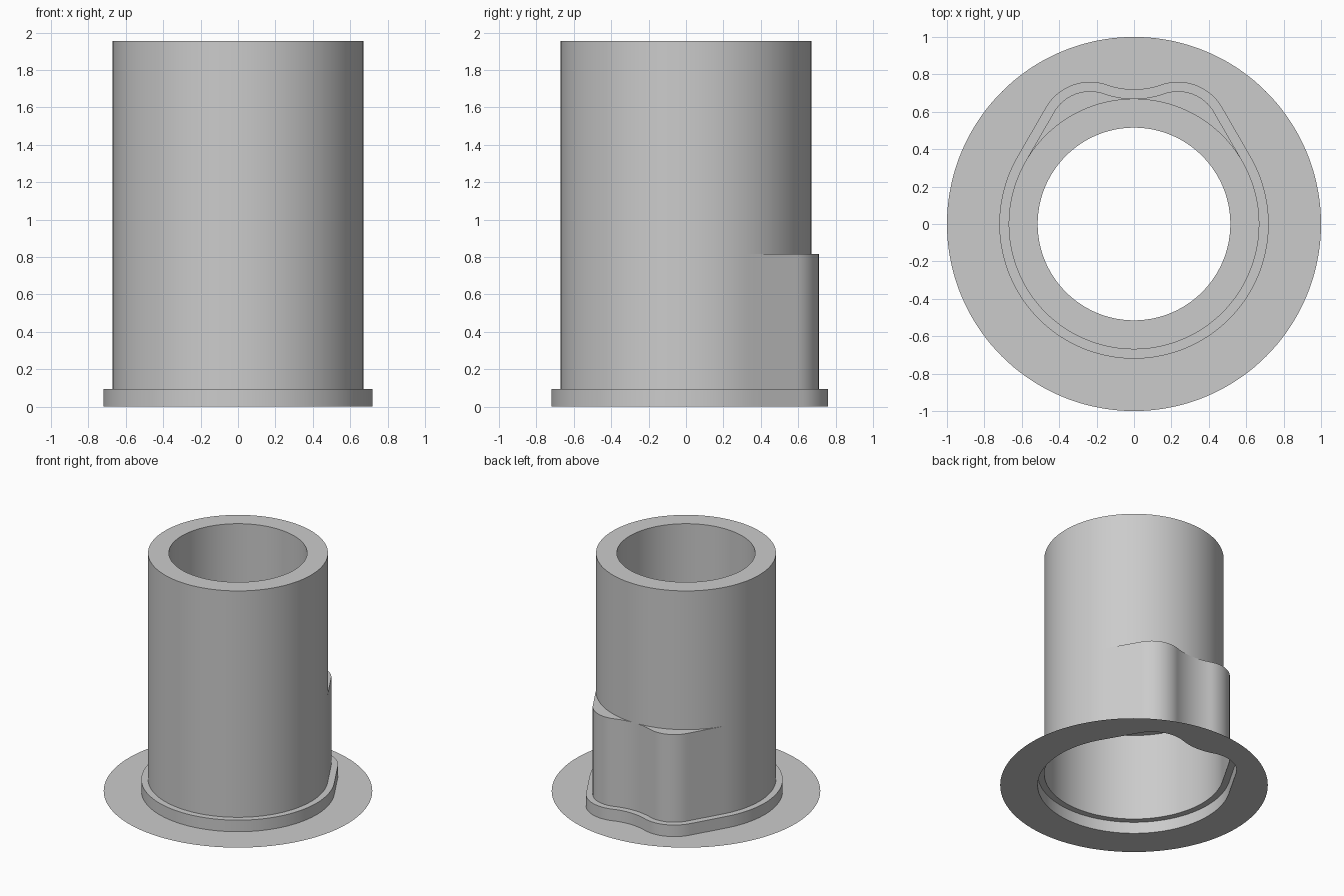
import bpy, bmesh
from math import sin, cos, radians, sqrt, atan2, degrees
from mathutils import Vector

cube = bpy.data.objects.get("Cube")
if cube:
    bpy.data.objects.remove(cube, do_unlink=True)

grey = bpy.data.materials.new("plain grey")
grey.use_nodes = True
colour = (0.6, 0.6, 0.6, 1)
grey.diffuse_color = colour
grey.node_tree.nodes["Principled BSDF"].inputs["Base Color"].default_value = colour

BODY, BORE, FLANGE, LIP = 0.67, 0.515, 1.0, 0.05
TOP, STEP, COLLAR = 1.955, 0.815, 0.095
LOBE_X, LOBE_R = 0.235, 0.223


def arc(cx, cy, r, start, end, n):
    """Points along an arc, leaving out the last one."""
    angles = [radians(start + (end - start) * i / n) for i in range(n)]
    return [Vector((cx + r * cos(a), cy + r * sin(a))) for a in angles]


def outline(offset=0.0):
    """Round body with a two-lobed bulge at the back, grown by an offset."""
    # the lobe arc touches both the 30 degree tangent line and the valley arc
    lobe_y = (BODY - LOBE_R - LOBE_X * cos(radians(30))) / sin(radians(30))
    drop = BODY - lobe_y
    valley_r = (LOBE_X**2 + drop**2 - LOBE_R**2) / (2 * (LOBE_R - drop))
    valley_y = BODY + valley_r
    turn = degrees(atan2(valley_y - lobe_y, -LOBE_X))
    half = arc(0, 0, BODY + offset, -90, 30, 48)
    start = arc(0, 0, BODY + offset, 30, 31, 1)[0]
    lobe = arc(LOBE_X, lobe_y, LOBE_R + offset, 30, turn, 20)
    half += [start.lerp(lobe[0], i / 10) for i in range(10)]
    half += lobe
    half += arc(0, valley_y, valley_r - offset, turn - 180, -90, 10)
    half.append(Vector((0, BODY + offset)))
    return half + [Vector((-p.x, p.y)) for p in half[-2:0:-1]]


def circle(r):
    return [p.normalized() * r for p in outline()]


def loft(name, rings):
    """Skin a list of (outline, height) rings."""
    bm = bmesh.new()
    loops = [[bm.verts.new((p.x, p.y, z)) for p in pts] for pts, z in rings]
    for a, b in zip(loops, loops[1:]):
        for i in range(len(a)):
            j = (i + 1) % len(a)
            bm.faces.new((a[i], a[j], b[j], b[i]))
    mesh = bpy.data.meshes.new(name)
    bm.to_mesh(mesh)
    bm.free()
    mesh.materials.append(grey)
    obj = bpy.data.objects.new(name, mesh)
    bpy.context.collection.objects.link(obj)
    bpy.ops.object.select_all(action="DESELECT")
    obj.select_set(True)
    bpy.context.view_layer.objects.active = obj
    bpy.ops.object.shade_smooth_by_angle(angle=radians(30))
    return obj


# thin flange, raised collar, bulged lower wall and the step above it
loft("flange_and_lower_shell", [
    (circle(FLANGE), 0), (outline(LIP), 0), (outline(LIP), COLLAR),
    (outline(), COLLAR), (outline(), STEP), (circle(BORE), STEP)])

# upper tube with its rim and bore
loft("upper_tube", [
    (circle(BODY), STEP), (circle(BODY), TOP),
    (circle(BORE), TOP), (circle(BORE), STEP)])
